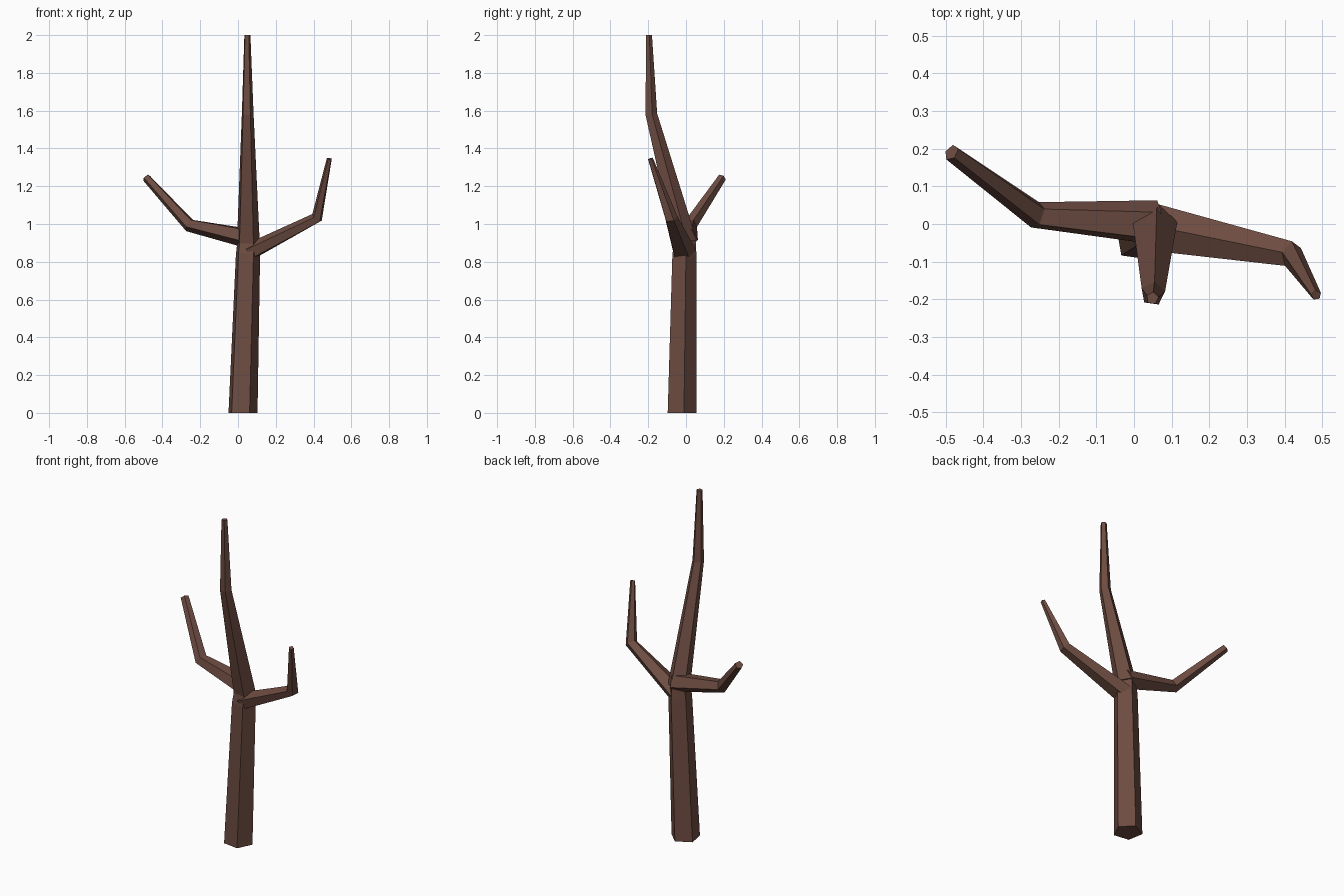
import bpy, bmesh, math
from mathutils import Vector

if "Cube" in bpy.data.objects:
    bpy.data.objects.remove(bpy.data.objects["Cube"])

bark = bpy.data.materials.new("brown bark")
bark.diffuse_color = (0.153, 0.072, 0.053, 1)
bark.use_nodes = True
bark.node_tree.nodes["Principled BSDF"].inputs["Base Color"].default_value = bark.diffuse_color


def limb(name, stations, side, turn, first=None, last=None):
    """Five-sided tapering tube. Station: centre, radius, thickness factor."""
    bm = bmesh.new()
    pts = [Vector(s[0]) for s in stations]
    rings = []
    for i, (c, (_, r, flat)) in enumerate(zip(pts, stations)):
        a = (c - pts[i - 1]).normalized() if i else None
        b = (pts[i + 1] - c).normalized() if i < len(pts) - 1 else None
        t = (a or b) + (b or a)
        if i == 0 and first:
            t = Vector(first)
        if b is None and last:
            t = Vector(last)
        t.normalize()
        u = Vector(side)
        u = (u - t * u.dot(t)).normalized()
        v = t.cross(u)
        ring = []
        for k in range(5):
            ang = math.radians(turn + 72 * k)
            ring.append(bm.verts.new(c + u * r * math.cos(ang) + v * r * flat * math.sin(ang)))
        rings.append(ring)
    for lo, hi in zip(rings, rings[1:]):
        for k in range(5):
            n = (k + 1) % 5
            bm.faces.new((lo[k], lo[n], hi[n], hi[k]))
    bm.faces.new(rings[0][::-1])
    bm.faces.new(rings[-1])
    bmesh.ops.recalc_face_normals(bm, faces=bm.faces)
    me = bpy.data.meshes.new(name)
    bm.to_mesh(me)
    bm.free()
    me.materials.append(bark)
    ob = bpy.data.objects.new(name, me)
    bpy.context.collection.objects.link(ob)
    return ob


UP = (0, 0, 1)

# trunk, up to the fork
limb("trunk", [((0.023, -0.025, 0), 0.0815, 1), ((0.05, -0.012, 0.84), 0.068, 1),
               ((0.05, -0.005, 0.94), 0.055, 1)], (1, 0, 0), 10, UP, UP)
# leading stem
limb("leading_stem", [((0.052, -0.005, 0.9), 0.064, 1), ((0.05, -0.185, 1.58), 0.033, 1),
                      ((0.049, -0.197, 2.0), 0.017, 1)], (1, 0, 0), 10, None, UP)
# left branch
limb("left_branch", [((0.06, 0.002, 0.925), 0.062, 0.9), ((-0.258, 0.023, 0.995), 0.037, 1),
                     ((-0.485, 0.19, 1.245), 0.023, 1)], (0, 1, 0), 82)
# right branch
limb("right_branch", [((0.06, -0.012, 0.85), 0.066, 0.72), ((0.418, -0.08, 1.032), 0.036, 0.9),
                      ((0.484, -0.189, 1.346), 0.014, 1)], (0, 1, 0), 82)
